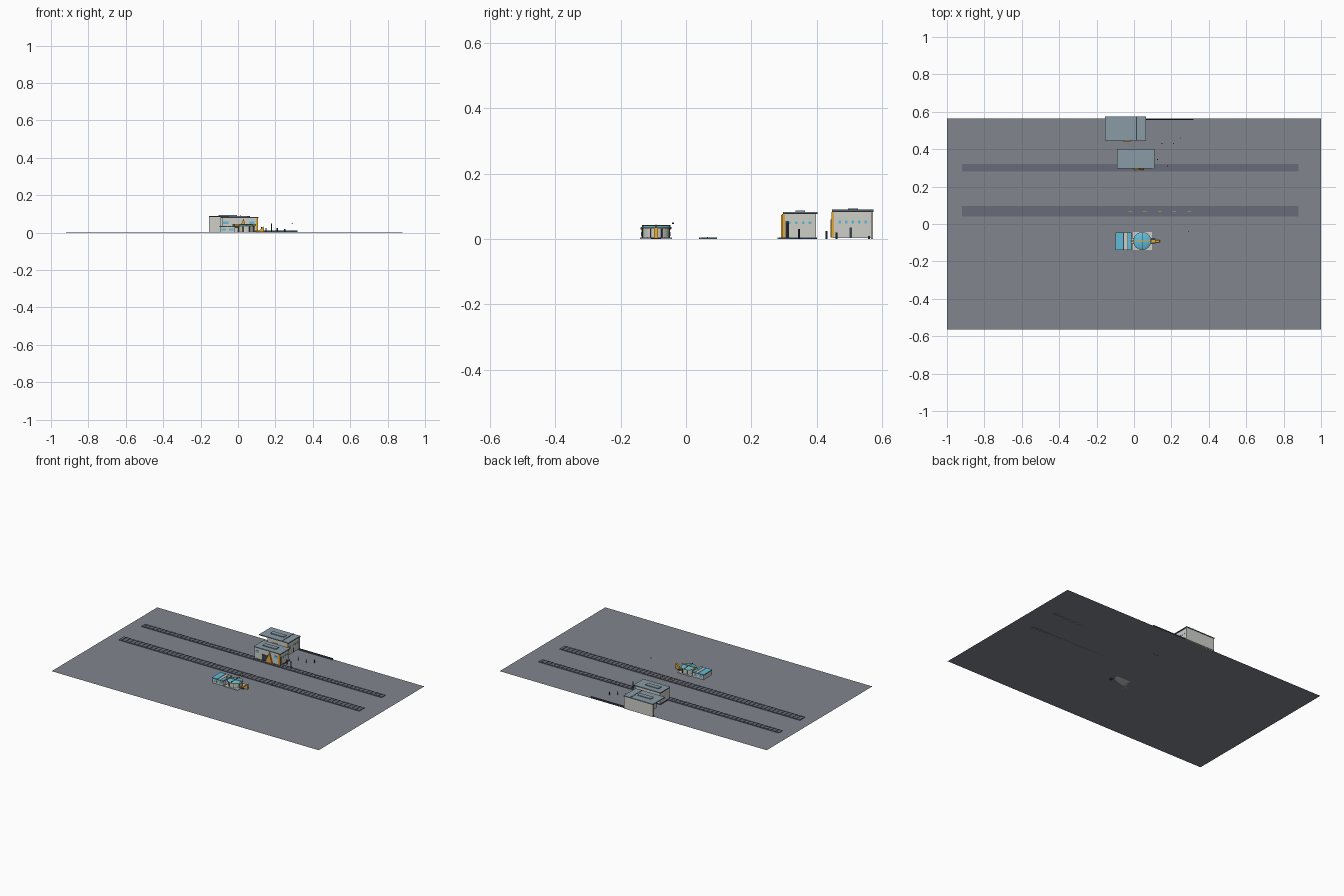
import bpy, math

if "Cube" in bpy.data.objects:
    bpy.data.objects.remove(bpy.data.objects["Cube"])

mats = {}
def mat(name, c):
    if name not in mats:
        m = bpy.data.materials.new(name)
        m.diffuse_color = (*c, 1)
        m.use_nodes = True
        m.node_tree.nodes["Principled BSDF"].inputs["Base Color"].default_value = m.diffuse_color
        mats[name] = m
    return mats[name]

GROUND = mat("ground_grey", (0.22, 0.24, 0.27))
TRACK = mat("track_grey", (0.14, 0.15, 0.19))
WALL = mat("wall_pale", (0.62, 0.62, 0.58))
ROOF = mat("roof_blue_grey", (0.25, 0.33, 0.38))
DARK = mat("dark_trim", (0.04, 0.06, 0.08))
CYAN = mat("glass_cyan", (0.12, 0.5, 0.7))
ORANGE = mat("accent_orange", (0.8, 0.4, 0.04))

def mesh(name, verts, faces, m):
    me = bpy.data.meshes.new(name)
    me.from_pydata(verts, [], faces)
    me.materials.append(m)
    ob = bpy.data.objects.new(name, me)
    bpy.context.collection.objects.link(ob)
    return ob

def box(name, x0, x1, y0, y1, z0, z1, m):
    v = [(x, y, z) for z in (z0, z1) for x, y in ((x0, y0), (x1, y0), (x1, y1), (x0, y1))]
    f = [(3, 2, 1, 0), (4, 5, 6, 7)] + [(i, (i+1) % 4, (i+1) % 4+4, i+4) for i in range(4)]
    return mesh(name, v, f, m)

def cyl(name, x, y, z0, z1, r, m, r2=None, n=32):
    bpy.ops.mesh.primitive_cone_add(vertices=n, radius1=r, radius2=r if r2 is None else r2,
                                    depth=z1-z0, location=(x, y, (z0+z1)/2))
    ob = bpy.context.object
    ob.name = name
    ob.data.materials.append(m)
    bpy.ops.object.shade_smooth_by_angle()
    return ob

# ground sheet
mesh("ground", [(-1, -.565, 0), (1, -.565, 0), (1, .565, 0), (-1, .565, 0)], [(0, 1, 2, 3)], GROUND)

# two tracks: bed, rails and repeated sleepers
for label, y0, y1 in (("near", .04, .095), ("far", .28, .32)):
    box(f"{label}_track_bed", -.92, .88, y0, y1, 0, .0015, TRACK)
    s = box(f"{label}_track_sleepers", -.92, -.902, y0+.004, y1-.004, .0015, .0045, TRACK)
    a = s.modifiers.new("repeat", 'ARRAY')
    a.count = 60
    a.use_relative_offset = False
    a.use_constant_offset = True
    a.constant_offset_displace = (.0302, 0, 0)
    for y in (y0, y1-.003):
        box(f"{label}_rail", -.92, .88, y, y+.003, .0015, .004, TRACK)
for i in range(5):
    box("lane_mark", -.03+i*.079, -.012+i*.079, .064, .068, .0045, .0055, ORANGE)

def side_windows(x, y0, y1, z, n):
    for i in range(n):
        y = y0+(y1-y0)*(i+.5)/n
        box("side_window", x, x+.0015, y-.004, y+.004, z-.004, z+.004, CYAN)

def roof(name, x0, x1, y0, y1, z):
    box(name+"_roof_trim", x0, x1, y0, y1, z-.006, z-.003, DARK)
    box(name+"_roof", x0, x1, y0, y1, z-.003, z, ROOF)
    cx, cy = (x0+x1)/2, (y0+y1)/2
    box(name+"_roof_unit", cx-.06, cx+.04, cy-.015, cy+.015, z, z+.005, ROOF)

# front hall
box("front_hall_walls", -.085, .105, .30, .398, .003, .077, WALL)
box("front_hall_plinth", -.088, .108, .297, .4, 0, .005, DARK)
roof("front_hall", -.09, .11, .297, .402, .083)
side_windows(.105, .305, .39, .05, 4)
box("front_hall_side_door", .105, .107, .305, .315, .005, .055, DARK)
box("front_hall_orange_post", .095, .108, .294, .302, .005, .077, ORANGE)
box("front_hall_door", -.03, .03, .297, .3, .005, .045, DARK)
mesh("front_hall_fin", [(.0, .29, .005), (.05, .29, .005), (.03, .29, .074), (.0, .299, .005),
     (.05, .299, .005), (.03, .299, .074)],
     [(0, 1, 2), (5, 4, 3), (0, 3, 4, 1), (1, 4, 5, 2), (2, 5, 3, 0)], ORANGE)
for x in (-.065, .075):
    box("front_hall_window", x-.014, x+.014, .2985, .3, .045, .06, CYAN)

# back hall with open canopy bay on the left
box("back_hall_walls", -.095, .06, .45, .568, .003, .083, WALL)
box("back_hall_rear_wall", -.155, .065, .566, .572, 0, .083, WALL)
roof("back_hall", -.155, .065, .447, .574, .089)
box("back_hall_roof_seam", .012, .017, .447, .574, .089, .0905, DARK)
side_windows(.06, .46, .56, .052, 5)
box("back_hall_side_door", .06, .062, .5, .508, .005, .035, DARK)
box("back_hall_orange_post", .05, .063, .445, .452, .005, .083, ORANGE)
box("back_hall_entrance", -.06, -.015, .442, .45, .005, .06, ORANGE)

# low boundary wall and bollards
box("boundary_wall", .065, .318, .556, .562, 0, .01, DARK)
for x, y, h in ((.125, .345, .03), (.18, .31, .05), (.15, .43, .025), (.21, .43, .025), (.25, .46, .02)):
    cyl("bollard", x, y, 0, h, .003, DARK, n=8)
cyl("floating_beacon", .29, -.04, .046, .05, .003, DARK, n=8)

# small pavilion: box wing
box("wing_body", -.096, -.016, -.136, -.049, 0, .029, WALL)
box("wing_roof_trim", -.099, -.014, -.139, -.046, .029, .032, DARK)
for x0, x1, m in ((-.099, -.058, CYAN), (-.054, -.036, WALL), (-.033, -.014, CYAN)):
    box("wing_roof_panel", x0, x1, -.139, -.046, .032, .036, m)
for x in (-.075, -.037):
    box("wing_window", x-.012, x+.012, -.1375, -.136, .01, .022, CYAN)
    box("wing_rear_window", x-.012, x+.012, -.049, -.0475, .01, .022, CYAN)
box("link_passage", -.016, .005, -.105, -.075, 0, .026, WALL)

# small pavilion: round drum on square base
box("drum_base", -.005, .095, -.14, -.043, 0, .004, WALL)
cyl("drum_wall", .044, -.0915, .004, .032, .043, WALL)
cyl("drum_rim", .044, -.0915, .032, .036, .048, ORANGE)
cyl("drum_glass_roof", .044, -.0915, .036, .042, .046, CYAN, .034)
for k in range(8):
    t = math.pi*(k+.5)/4
    cyl("drum_column", .044+.0445*math.cos(t), -.0915+.0445*math.sin(t), .004, .032, .002, DARK, n=8)
box("ridge_beam", -.02, .095, -.0935, -.0895, .036, .045, ORANGE)
box("cross_beam", .042, .046, -.135, -.048, .036, .0435, DARK)

# orange entrance fin and its walkway
mesh("entrance_fin", [(x, y, z) for y in (-.098, -.085) for x, z in ((.09, .002), (.14, .002), (.137, .036), (.115, .012), (.09, .012))],
     [(0, 1, 2, 3, 4), (9, 8, 7, 6, 5)] + [(i, i+5, (i+1) % 5+5, (i+1) % 5) for i in range(5)], ORANGE)
box("entrance_step", .09, .115, -.107, -.076, 0, .005, DARK)
